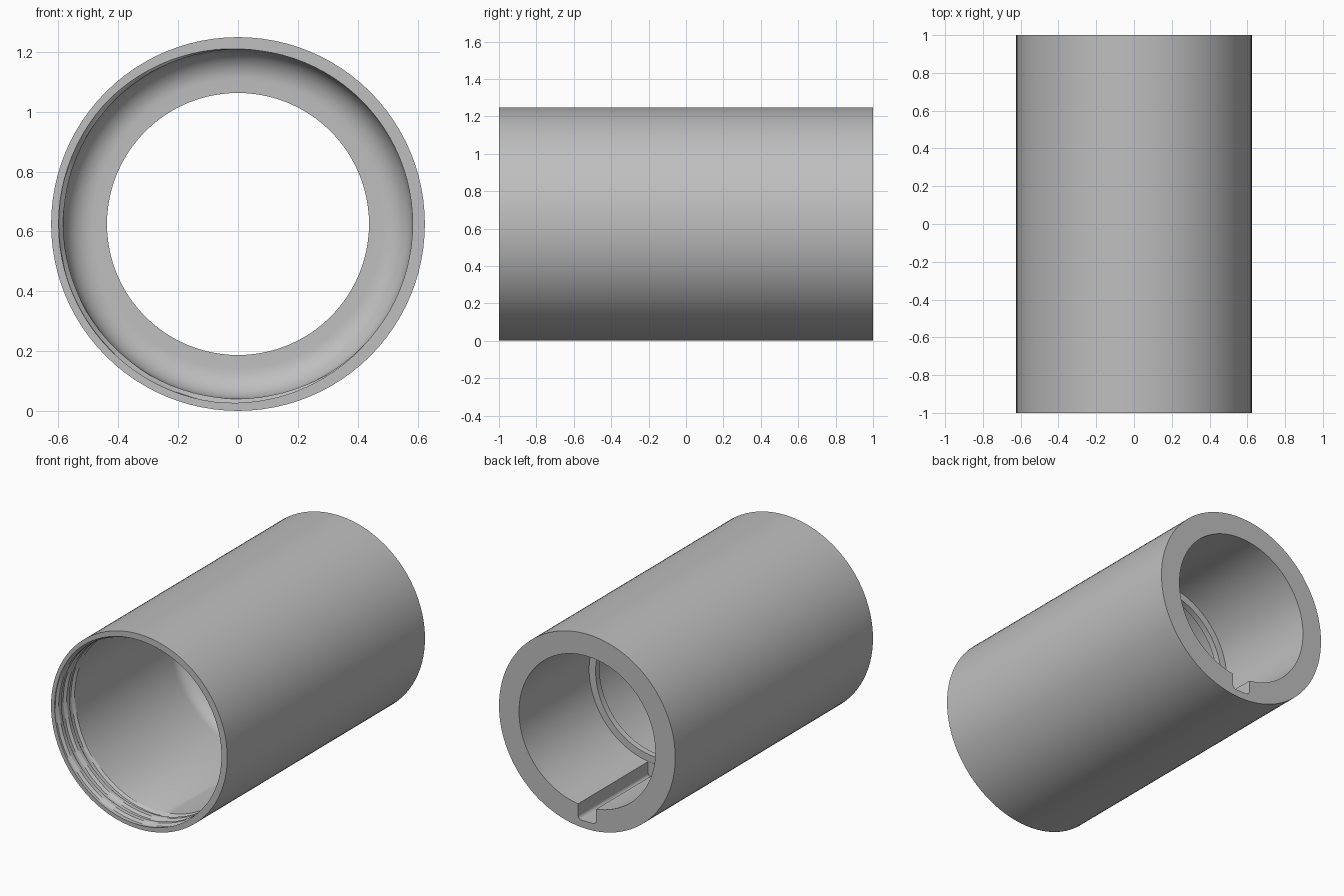
import bpy, bmesh, math

default = bpy.data.objects.get("Cube")
if default:
    bpy.data.objects.remove(default)

SEG = 96
AXIS_Z = 0.625
OUTER, FRONT_BORE, LIP, BACK_BORE = 0.624, 0.583, 0.4375, 0.483
LIP_FRONT, LIP_BACK, FILLET = 0.25, 0.29, 0.1
PITCH, THREAD_DEPTH, THREAD_END = 0.08, 0.016, -0.8

grey = bpy.data.materials.new("plain_grey")
grey.use_nodes = True
colour = (0.52, 0.52, 0.52, 1)
grey.diffuse_color = colour
grey.node_tree.nodes["Principled BSDF"].inputs["Base Color"].default_value = colour


def make_object(name, bm):
    bmesh.ops.recalc_face_normals(bm, faces=bm.faces)
    mesh = bpy.data.meshes.new(name)
    bm.to_mesh(mesh)
    bm.free()
    mesh.materials.append(grey)
    obj = bpy.data.objects.new(name, mesh)
    bpy.context.collection.objects.link(obj)
    return obj


def thread_radius(y, angle):
    """Helical groove with sloping flanks, fading out at its inner end."""
    phase = ((y + 1) / PITCH - (angle - math.radians(200)) / math.tau) % 1
    wave = abs(2 * phase - 1)
    groove = min(1, max(0, (wave - 0.35) / 0.3))
    fade = min(1, (THREAD_END - y) / 0.02)
    return FRONT_BORE + THREAD_DEPTH * groove * fade


# Closed section: outside, threaded mouth, filleted shoulder, lip, back bore
section = [(1, OUTER), (-1, OUTER)]
steps = 30
for i in range(steps + 1):
    section.append((-1 + (THREAD_END + 1) * i / steps, None))
for i in range(13):
    a = math.pi / 2 * i / 12
    section.append((LIP_FRONT - FILLET + FILLET * math.sin(a),
                    FRONT_BORE - FILLET + FILLET * math.cos(a)))
section += [(LIP_FRONT, LIP), (LIP_BACK, LIP), (LIP_BACK, BACK_BORE), (1, BACK_BORE)]

# Sleeve body
bm = bmesh.new()
columns = []
for s in range(SEG):
    a = math.tau * s / SEG
    column = []
    for y, r in section:
        r = thread_radius(y, a) if r is None else r
        column.append(bm.verts.new((r * math.cos(a), y, AXIS_Z + r * math.sin(a))))
    columns.append(column)
for s in range(SEG):
    here, after = columns[s], columns[(s + 1) % SEG]
    for i in range(len(section)):
        j = (i + 1) % len(section)
        bm.faces.new((here[i], here[j], after[j], after[i]))
sleeve = make_object("sleeve", bm)

# Keyway cutter: slot with rounded lower corners
HALF, FLOOR, ROUND = 0.064, AXIS_Z - 0.577, 0.025
outline = [(HALF, AXIS_Z - 0.4)]
for i in range(7):
    a = math.pi / 2 * i / 6
    outline.append((HALF - ROUND + ROUND * math.cos(a), FLOOR + ROUND - ROUND * math.sin(a)))
outline += [(-x, z) for x, z in reversed(outline)]
bm = bmesh.new()
face = bm.faces.new([bm.verts.new((x, LIP_BACK + 0.001, z)) for x, z in outline])
extruded = bmesh.ops.extrude_face_region(bm, geom=[face])["geom"]
bmesh.ops.translate(bm, vec=(0, 1, 0),
                    verts=[v for v in extruded if isinstance(v, bmesh.types.BMVert)])
cutter = make_object("keyway_cutter", bm)
cutter.hide_render = True

cut = sleeve.modifiers.new("keyway", "BOOLEAN")
cut.operation = "DIFFERENCE"
cut.solver = "EXACT"
cut.object = cutter
bpy.context.view_layer.objects.active = sleeve
sleeve.select_set(True)
bpy.ops.object.modifier_apply(modifier=cut.name)
bpy.data.objects.remove(cutter)
bpy.ops.object.shade_smooth_by_angle(angle=math.radians(30))
